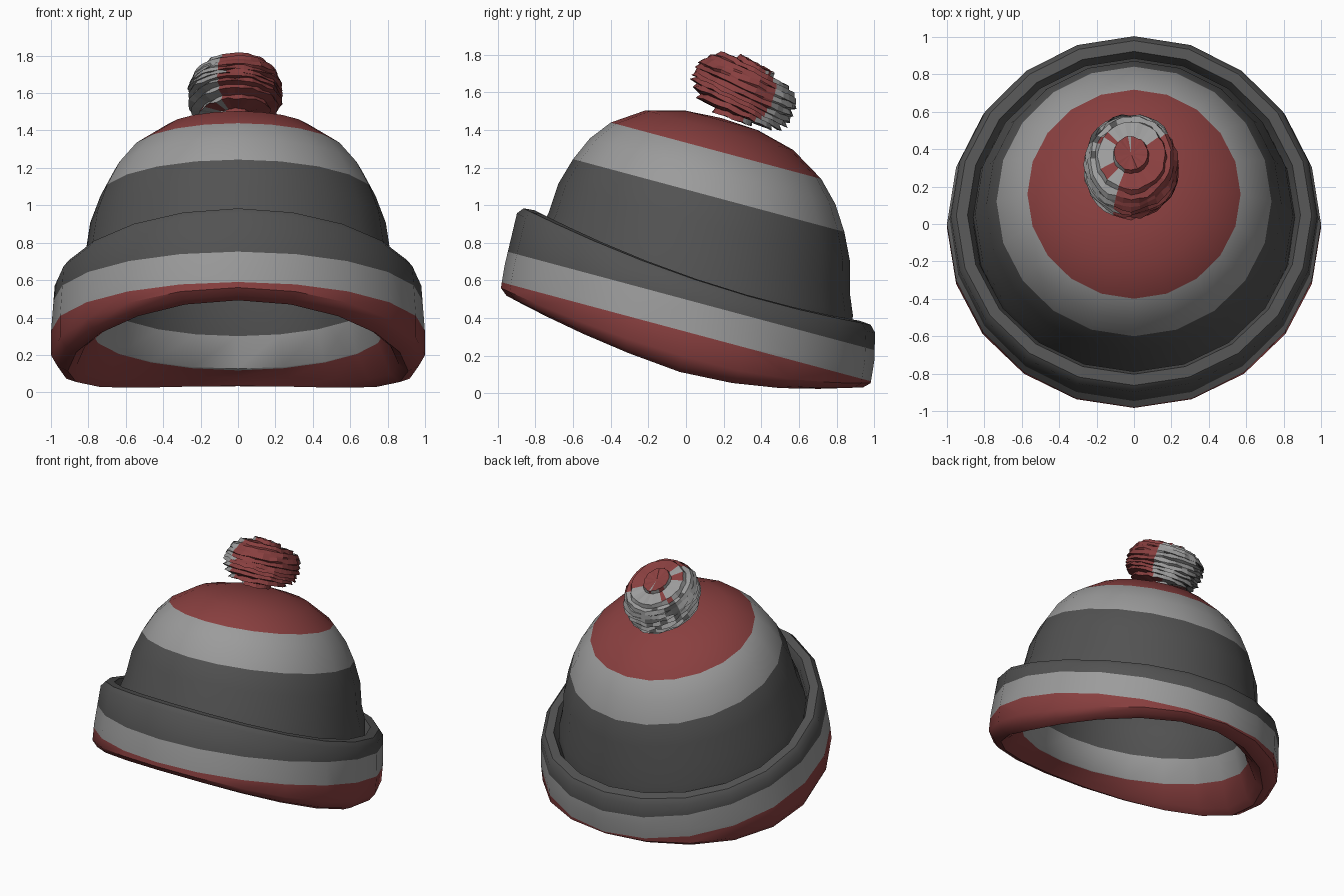
import bpy, bmesh, math, random
from mathutils import Matrix, Vector

if "Cube" in bpy.data.objects:
    bpy.data.objects.remove(bpy.data.objects["Cube"])

random.seed(4)


def material(name, rgb):
    m = bpy.data.materials.new(name)
    m.diffuse_color = (*rgb, 1)
    m.use_nodes = True
    m.node_tree.nodes["Principled BSDF"].inputs["Base Color"].default_value = m.diffuse_color
    return m


MATS = [material("red_wool", (0.25, 0.05, 0.05)),
        material("light_grey_wool", (0.33, 0.33, 0.33)),
        material("dark_grey_wool", (0.085, 0.085, 0.085))]
RED, LIGHT, DARK = 0, 1, 2


def lathe(bm, rings, start, end):
    """Bridge rings of points, with a tip point at either end."""
    rows = [[bm.verts.new(p) for p in ring] for ring in rings]
    n = len(rows[0])
    for a, b in zip(rows, rows[1:]):
        for i in range(n):
            j = (i + 1) % n
            bm.faces.new((a[i], a[j], b[j], b[i]))
    for tip, row in ((start, rows[0]), (end, rows[-1])):
        v = bm.verts.new(tip)
        for i in range(n):
            bm.faces.new((v, row[i], row[(i + 1) % n]))
    bmesh.ops.recalc_face_normals(bm, faces=bm.faces)


def finish(bm, name, matrix):
    mesh = bpy.data.meshes.new(name)
    bm.transform(matrix)
    bm.to_mesh(mesh)
    bm.free()
    for m in MATS:
        mesh.materials.append(m)
    ob = bpy.data.objects.new(name, mesh)
    bpy.context.collection.objects.link(ob)
    return ob


# Hat: one lathe from the inner crown, round the folded cuff, to the outer crown
SIDES = 20
LINING = [(0.17, 0.89), (0.33, 0.85), (0.48, 0.75), (0.57, 0.63), (0.63, 0.51),
          (0.675, 0.35), (0.70, 0.18), (0.725, 0.0), (0.785, -0.16)]
CROWN = [(0.86, 0.04), (0.85, 0.15), (0.815, 0.26), (0.79, 0.42), (0.735, 0.565),
         (0.665, 0.695), (0.57, 0.805), (0.40, 0.915), (0.20, 0.968)]


def hat_profile(f):
    """(radius, height) points; f is 1 at the front and -1 at the back."""
    top = 0.11 + 0.06 * f + 0.07 * f * f
    bot = -0.38 + (0.06 * f + 0.08 * f * f if f > 0 else 0.16 * f * f)
    lip = 0.085 - 0.04 * abs(f)
    cuff = [(0.86, bot + 0.035), (0.91, bot),
            (0.965, bot + lip * 0.3), (1.0, bot + lip), (1.0, bot + lip + 0.12),
            (0.98, top - 0.03), (0.95, top + 0.005), (0.89, top + 0.01), (0.865, top - 0.05)]
    return LINING + cuff + CROWN


def shift(h):
    return 0.035 - 0.1 * h


columns = []
for i in range(SIDES):
    a = 2 * math.pi * i / SIDES
    columns.append([Vector((r * math.cos(a), 1.015 * r * math.sin(a) + shift(h), h))
                    for r, h in hat_profile(-math.sin(a))])
bm = bmesh.new()
lathe(bm, list(zip(*columns)), (0, shift(0.9), 0.9), (0, shift(1), 0.98))

# Stripes: cut the knit at constant heights and colour the bands
BANDS = [(-0.165, RED), (0.0, LIGHT), (0.565, DARK), (0.805, LIGHT), (9, RED)]
for h, _ in BANDS[:-1]:
    bmesh.ops.bisect_plane(bm, geom=bm.verts[:] + bm.edges[:] + bm.faces[:],
                           plane_co=(0, 0, h), plane_no=(0, 0, 1), dist=1e-5)
for face in bm.faces:
    z = face.calc_center_median().z
    face.material_index = next(c for h, c in BANDS if z < h)
hat = finish(bm, "striped_hat",
             Matrix.Translation((0, -0.005, 0.5)) @ Matrix.Rotation(math.radians(-15), 4, 'X'))
bpy.context.view_layer.objects.active = hat
hat.select_set(True)
bpy.ops.object.shade_smooth_by_angle(angle=math.radians(40))

# Pompom: shaggy overlapping yarn layers on a flattened ball
SEG, LAYERS = 32, 11
rings = []
for k in range(LAYERS):
    t = -0.95 + 1.9 * k / (LAYERS - 1)
    r = 0.28 * (1 - abs(t) ** 3) ** 0.5
    for out, dz in ((1.03, -0.013), (0.965, 0.014)):
        ring = []
        for i in range(SEG):
            a = 2 * math.pi * i / SEG
            rr = r * out * random.uniform(0.97, 1.04)
            z = 0.155 * t + dz + 0.01 * math.sin(a + k) + random.uniform(-0.005, 0.005)
            ring.append((0.88 * rr * math.cos(a), rr * math.sin(a), z))
        rings.append(ring)
bm = bmesh.new()
lathe(bm, rings, (0, 0, -0.155), (0, 0, 0.15))
for face in bm.faces:
    c = face.calc_center_median()
    a = math.degrees(math.atan2(c.y, c.x))
    r = math.hypot(c.x, c.y)
    if -105 < a < 40 or r < 0.07 or (r < 0.2 and random.random() < 0.2):
        face.material_index = RED
    elif 100 < a < 180 and r > 0.2 and random.random() < 0.4:
        face.material_index = DARK
    else:
        face.material_index = LIGHT
finish(bm, "pompom",
       Matrix.Translation((-0.015, 0.31, 1.605)) @ Matrix.Rotation(math.radians(-25), 4, 'X'))
